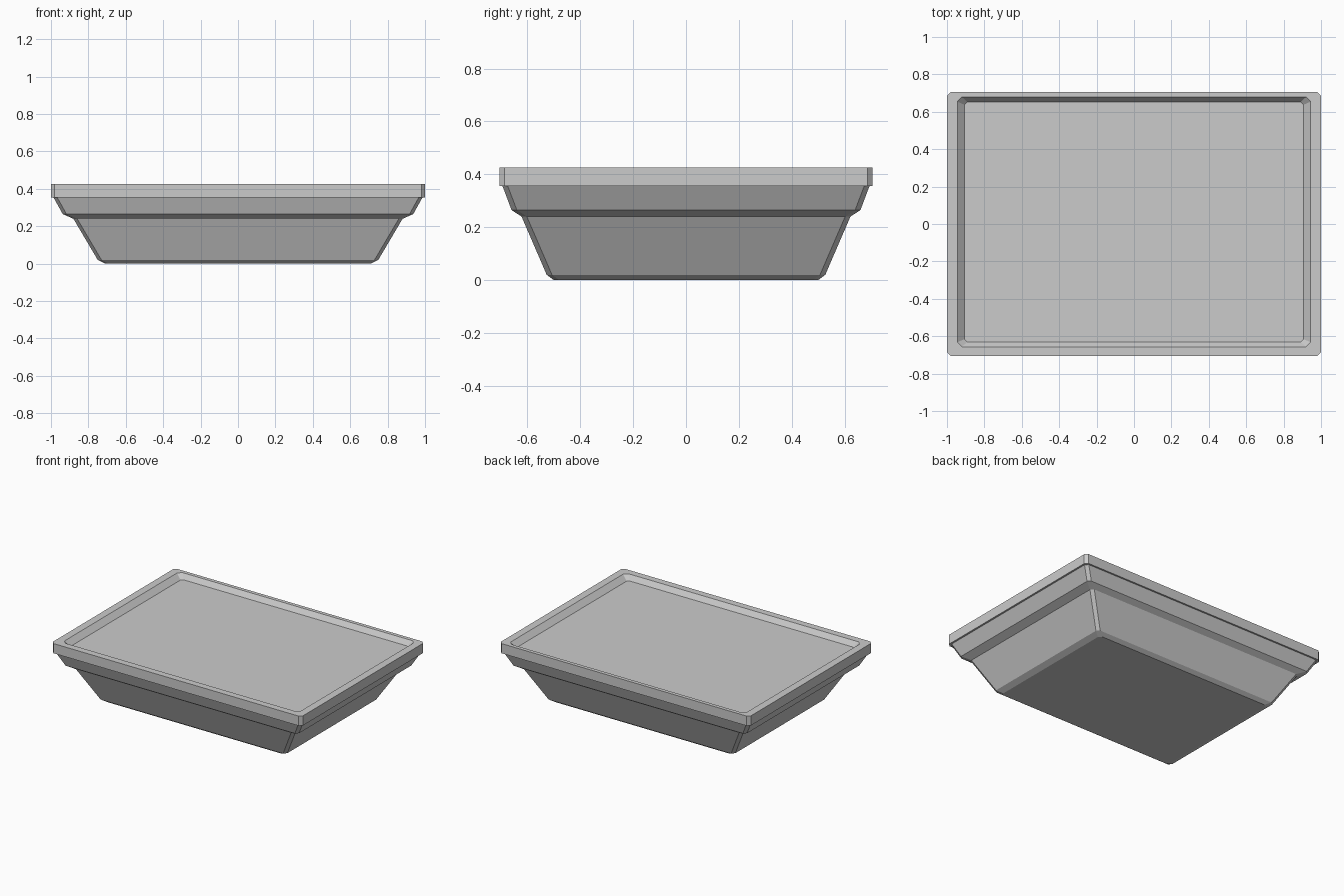
import bpy, bmesh

if "Cube" in bpy.data.objects:
    bpy.data.objects.remove(bpy.data.objects["Cube"])


def ring(bm, hx, hy, z, c, oy=0.0):
    """Rectangle with cut corners at height z."""
    pts = [(hx, -hy + c), (hx, hy - c), (hx - c, hy), (-hx + c, hy),
           (-hx, hy - c), (-hx, -hy + c), (-hx + c, -hy), (hx - c, -hy)]
    return [bm.verts.new((x, y + oy, z)) for x, y in pts]


def loft(name, sections):
    """Closed solid through a stack of cut-corner rectangles."""
    bm = bmesh.new()
    rings = [ring(bm, *s) for s in sections]
    for a, b in zip(rings, rings[1:]):
        for i in range(8):
            j = (i + 1) % 8
            bm.faces.new((a[i], a[j], b[j], b[i]))
    bm.faces.new(rings[0][::-1])
    bm.faces.new(rings[-1])
    bmesh.ops.recalc_face_normals(bm, faces=bm.faces)
    mesh = bpy.data.meshes.new(name)
    bm.to_mesh(mesh)
    bm.free()
    obj = bpy.data.objects.new(name, mesh)
    bpy.context.collection.objects.link(obj)
    return obj


# Whole tray: base, sloped body, flared step, upright rim, shallow recess
# Each section: half width, half depth, height, corner cut, y offset
loft("tray", [
    (0.71, 0.50, 0.00, 0.02),
    (0.75, 0.527, 0.02, 0.02),
    (0.88, 0.622, 0.24, 0.02),
    (0.937, 0.66, 0.265, 0.02),
    (0.987, 0.694, 0.355, 0.02),
    (1.00, 0.706, 0.355, 0.02),
    (1.00, 0.706, 0.425, 0.02),
    (0.945, 0.668, 0.425, 0.025, 0.011),
    (0.907, 0.642, 0.390, 0.015, 0.011),
])
